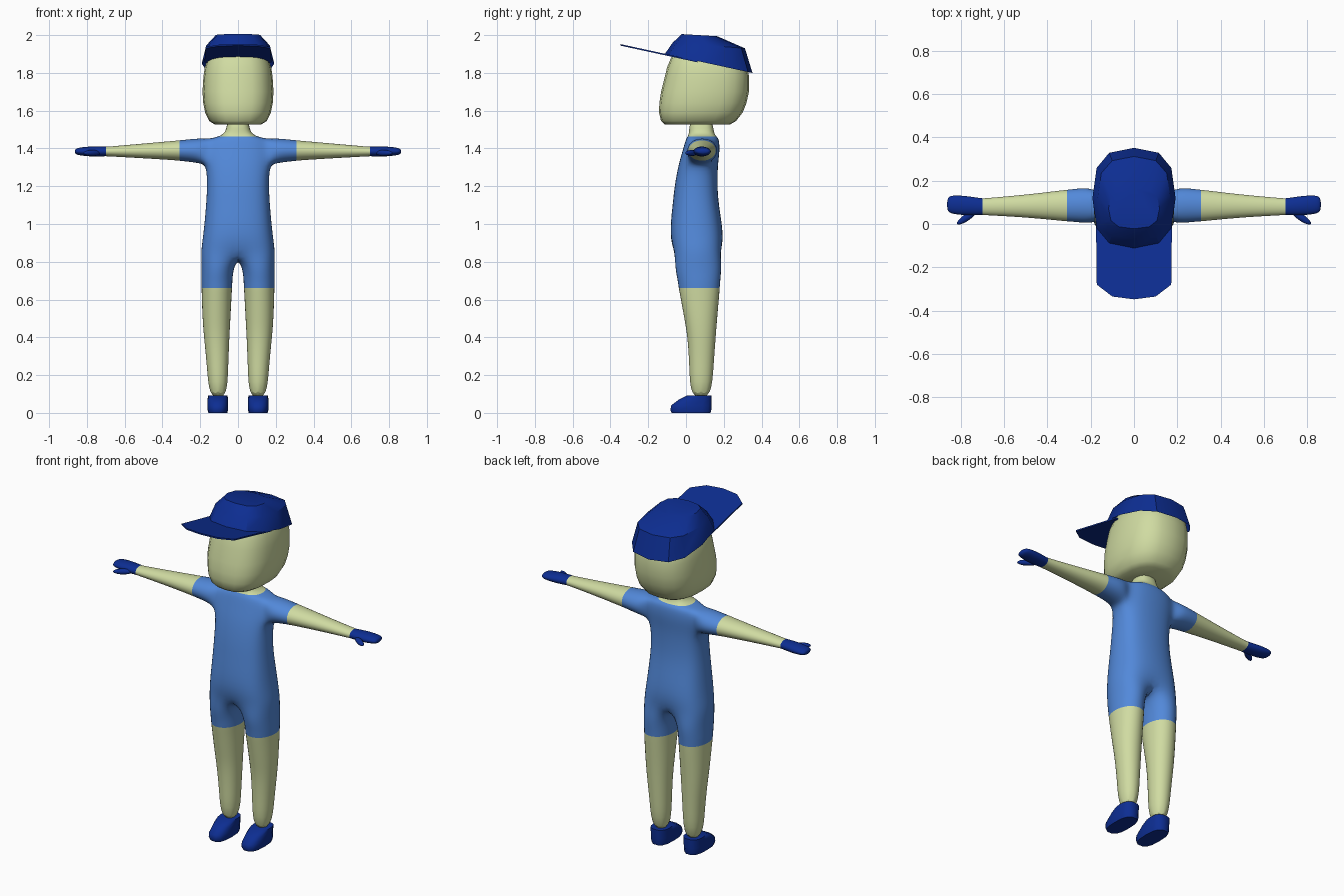
import bpy, bmesh, math
from mathutils import Vector

if "Cube" in bpy.data.objects:
    bpy.data.objects.remove(bpy.data.objects["Cube"])


def material(name, rgb):
    m = bpy.data.materials.new(name)
    m.diffuse_color = (*rgb, 1)
    m.use_nodes = True
    m.node_tree.nodes["Principled BSDF"].inputs["Base Color"].default_value = m.diffuse_color
    return m


SKIN = material("pale_skin", (0.63, 0.71, 0.36))
CLOTH = material("light_blue_cloth", (0.085, 0.25, 0.70))
NAVY = material("dark_blue", (0.004, 0.027, 0.29))


def curve_pow(v, n):
    return math.copysign(abs(v) ** (2 / n), v)


def ring(count, a, b, n=2.0):
    """Rounded-square outline with half sizes a and b."""
    out = []
    for i in range(count):
        t = 2 * math.pi * i / count
        out.append((a * curve_pow(round(math.cos(t), 6), n),
                    b * curve_pow(round(math.sin(t), 6), n)))
    return out


def bridge(bm, r0, r1):
    n = len(r0)
    return [bm.faces.new((r0[i], r0[(i + 1) % n], r1[(i + 1) % n], r1[i])) for i in range(n)]


def finish(name, bm, mats, angle=40, subsurf=0):
    bmesh.ops.recalc_face_normals(bm, faces=bm.faces[:])
    me = bpy.data.meshes.new(name)
    bm.to_mesh(me)
    bm.free()
    for m in mats:
        me.materials.append(m)
    ob = bpy.data.objects.new(name, me)
    bpy.context.collection.objects.link(ob)
    bpy.ops.object.select_all(action='DESELECT')
    ob.select_set(True)
    bpy.context.view_layer.objects.active = ob
    bpy.ops.object.shade_smooth_by_angle(angle=math.radians(angle))
    if subsurf:
        mod = ob.modifiers.new("smooth", 'SUBSURF')
        mod.levels = mod.render_levels = subsurf
    return ob


def stack(name, rows, mat, sides=16, n=2.5, cx=0, tilt=None, bottom=True, angle=40):
    """Loft of horizontal rings; rows are (z, half width, front y, back y)."""
    bm = bmesh.new()
    rings = []
    for z, hx, y0, y1 in rows:
        cy, hy = (y0 + y1) / 2, (y1 - y0) / 2
        rings.append([bm.verts.new((cx + x, cy + y, z + (tilt[len(rings)] * (cy + y) if tilt else 0)))
                      for x, y in ring(sides, hx, hy, n)])
    for r0, r1 in zip(rings, rings[1:]):
        bridge(bm, r0, r1)
    bm.faces.new(rings[-1])
    if bottom:
        bm.faces.new(rings[0])
    return finish(name, bm, [mat], angle)


# Body: torso, legs and arms in one smooth cage
bm = bmesh.new()
TORSO = [(0.86, .195, -.075, .198), (0.94, .182, -.087, .20), (1.1, .167, -.07, .172),
         (1.2, .162, -.06, .165), (1.31, .165, -.04, .167), (1.385, .168, -.018, .178),
         (1.45, .155, .0, .175), (1.463, .10, .01, .16), (1.485, .06, .018, .145), (1.56, .058, .02, .14)]
rows = []
for z, hx, y0, y1 in TORSO:
    cy, hy = (y0 + y1) / 2, (y1 - y0) / 2
    rows.append([bm.verts.new((x, cy + y, z)) for x, y in ring(12, hx / .96, hy / .96, 2.6)])
for i in (3, 9):
    rows[0][i].co.z = 0.835
    rows[0][i].co.y = 0.06 + (rows[0][i].co.y - 0.06) * 0.85
for k in range(len(rows) - 1):
    for i in range(12):
        if k in (4, 5) and i in (11, 0, 5, 6):
            continue  # arm openings
        j = (i + 1) % 12
        f = bm.faces.new((rows[k][i], rows[k][j], rows[k + 1][j], rows[k + 1][i]))
        f.material_index = 1 if k < 7 else 0
bm.faces.new(rows[-1])
crotch = bm.verts.new((0, 0.06, 0.795))

LEG = [(.77, .108, .086, -.06, .19), (.70, .112, .083, -.045, .183), (.66, .112, .082, -.04, .18),
       (.62, .113, .080, -.032, .177), (.50, .114, .075, -.01, .166), (.40, .113, .068, .008, .158),
       (.25, .108, .057, .017, .147), (.07, .105, .048, .022, .134)]
ARM = [(.20, 1.388, .066, .086, .085), (.28, 1.389, .057, .086, .077), (.31, 1.389, .054, .085, .074),
       (.34, 1.389, .051, .085, .071), (.50, 1.387, .039, .083, .053), (.68, 1.384, .026, .080, .040),
       (.70, 1.384, .025, .080, .039), (.72, 1.384, .026, .081, .041), (.78, 1.384, .027, .085, .046),
       (.84, 1.384, .021, .09, .044), (.865, 1.384, .013, .09, .033)]
for s in (1, -1):
    # leg
    prev = [rows[0][i] for i in ((9, 10, 11, 0, 1, 2, 3) if s > 0 else (9, 8, 7, 6, 5, 4, 3))] + [crotch]
    for z, cx, hx, y0, y1 in LEG:
        pts = ring(8, hx * 1.08, (y1 - y0) / 2 * 1.08, 2.2)
        cur = [bm.verts.new((s * (cx + pts[(i + 5) % 8][0]), (y0 + y1) / 2 + pts[(i + 5) % 8][1], z))
               for i in range(8)]
        for f in bridge(bm, prev, cur):
            f.material_index = 1 if z > .655 else 0
        prev = cur
    bm.faces.new(prev)
    # arm with mitten hand
    b, m, f_ = (1, 0, 11) if s > 0 else (5, 6, 7)
    lo, mid, hi = rows[4], rows[5], rows[6]
    prev = [mid[b], hi[b], hi[m], hi[f_], mid[f_], lo[f_], lo[m], lo[b]]
    for x, cz, hz, cy, hy in ARM:
        cur = [bm.verts.new((s * x, cy + py, cz + pz)) for py, pz in ring(8, hy * 1.08, hz * 1.1, 2.1)]
        for f in bridge(bm, prev, cur):
            f.material_index = 1 if x < .32 else (0 if x < .705 else 2)
        prev = cur
    bm.faces.new(prev).material_index = 2
finish("body", bm, [SKIN, CLOTH, NAVY], 80, 2)

# Thumbs and shoes
for s, side in ((1, "left"), (-1, "right")):
    bm = bmesh.new()
    bmesh.ops.create_uvsphere(bm, u_segments=10, v_segments=8, radius=1)
    along = Vector((s * .82, -.57, 0)).normalized()
    across = Vector((-along.y, along.x, 0))
    for v in bm.verts:
        c = v.co.copy()
        v.co = Vector((s * .772, .031, 1.376)) + along * c.z * .055 + across * c.x * .017 + Vector((0, 0, c.y * .016))
    finish(side + "_thumb", bm, [NAVY], 60)
    stack(side + "_shoe", [(0, .05, -.078, .132), (.015, .054, -.085, .136), (.04, .054, -.08, .137),
                           (.07, .054, -.04, .137), (.092, .052, .005, .136)],
          NAVY, 14, 2.7, s * .107, angle=50)

# Head
stack("head", [(1.528, .125, -.115, .235), (1.545, .152, -.132, .265), (1.59, .174, -.143, .30),
               (1.64, .184, -.141, .32), (1.70, .188, -.132, .333), (1.78, .183, -.112, .334),
               (1.83, .176, -.10, .325), (1.89, .155, -.075, .29), (1.94, .11, -.03, .21)],
      SKIN, 20, 2.6, angle=60)

# Cap crown, with the rim sloping down to the back
SLOPE = -0.217
stack("cap_crown", [(1.876, .192, -.112, .352), (1.955, .168, -.07, .312), (2.004, .118, -.022, .165)],
      NAVY, 12, 2.7, tilt=(SLOPE, -.08, -.06), bottom=False, angle=35)

# Cap brim
bm = bmesh.new()
half = [(.178, .06), (.174, -.10), (.172, -.28), (.10, -.335)]
outline = half + [(0, -.348)] + [(-x, y) for x, y in reversed(half)]
top, low = [[bm.verts.new((x, y, 1.877 + SLOPE * y - d)) for x, y in outline] for d in (0, .008)]
bm.faces.new(top)
bm.faces.new(low)
bridge(bm, top, low)
finish("cap_brim", bm, [NAVY], 30)
